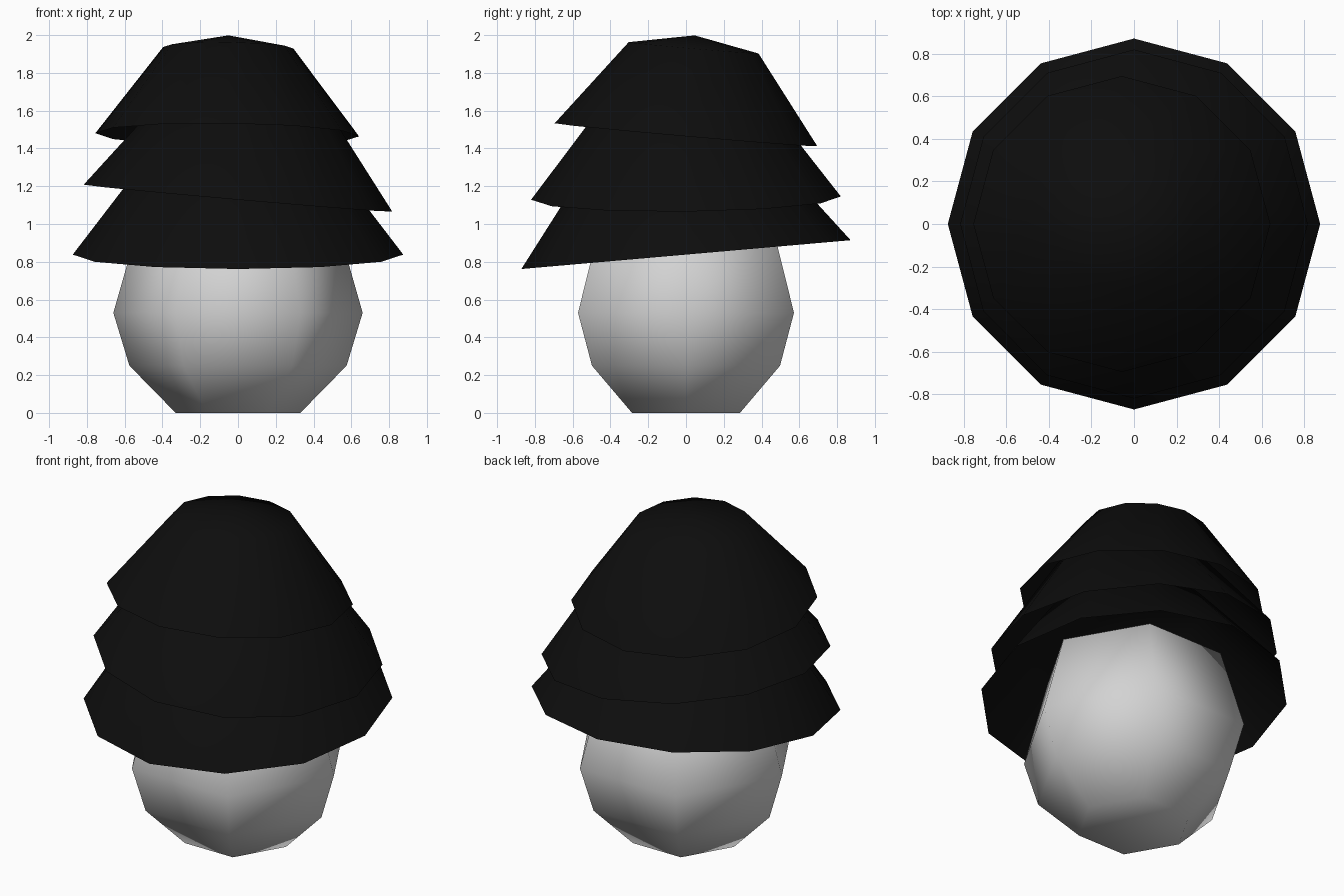
import bpy
import bmesh
from math import cos, sin, pi, radians

cube = bpy.data.objects.get("Cube")
if cube:
    bpy.data.objects.remove(cube, do_unlink=True)


def make_material(name, rgb):
    mat = bpy.data.materials.new(name)
    mat.use_nodes = True
    color = (*rgb, 1.0)
    mat.diffuse_color = color
    bsdf = mat.node_tree.nodes["Principled BSDF"]
    bsdf.inputs["Base Color"].default_value = color
    bsdf.inputs["Roughness"].default_value = 0.9
    return mat


def lathe(name, profile, sides, mat, location=(0, 0, 0), tilt=(0, 0), cap_bottom=False):
    """Revolve (radius, height) points; radius 0 closes to a tip."""
    bm = bmesh.new()
    rings = []
    for r, z in profile:
        count = sides if r > 0 else 1
        rings.append([bm.verts.new((r * cos(2 * pi * i / sides),
                                    r * sin(2 * pi * i / sides), z))
                      for i in range(count)])
    for low, high in zip(rings, rings[1:]):
        for i in range(sides):
            j = (i + 1) % sides
            if len(high) == 1:
                bm.faces.new((low[i], low[j], high[0]))
            else:
                bm.faces.new((low[i], low[j], high[j], high[i]))
    if cap_bottom:
        bm.faces.new(rings[0][::-1])
    for face in bm.faces:
        face.smooth = True
    mesh = bpy.data.meshes.new(name)
    bm.to_mesh(mesh)
    bm.free()
    mesh.materials.append(mat)
    obj = bpy.data.objects.new(name, mesh)
    obj.location = location
    obj.rotation_euler = (radians(tilt[0]), radians(tilt[1]), 0)
    bpy.context.collection.objects.link(obj)
    return obj


grey = make_material("pale grey", (0.65, 0.65, 0.65))
black = make_material("black", (0.004, 0.004, 0.004))

# Six-sided rounded trunk with a flat base
lathe("trunk", [(0.33, 0), (0.575, 0.25), (0.66, 0.53), (0.52, 1.02), (0, 1.1)],
      6, grey, cap_bottom=True)

# Three open, stacked canopy tiers, each leaning a different way
tiers = [
    ("lower_canopy", 0.875, (0, 0, 0.838), (5, 0)),
    ("middle_canopy", 0.82, (0, 0, 1.137), (0.6, 5)),
    ("upper_canopy", 0.698, (-0.057, 0, 1.4725), (-5, 0.7)),
]
for name, radius, location, tilt in tiers:
    s = radius / 0.698
    lathe(name, [(radius, 0), (0.345 * s, 0.462 * s), (0, 0.528 * s)],
          12, black, location, tilt)
